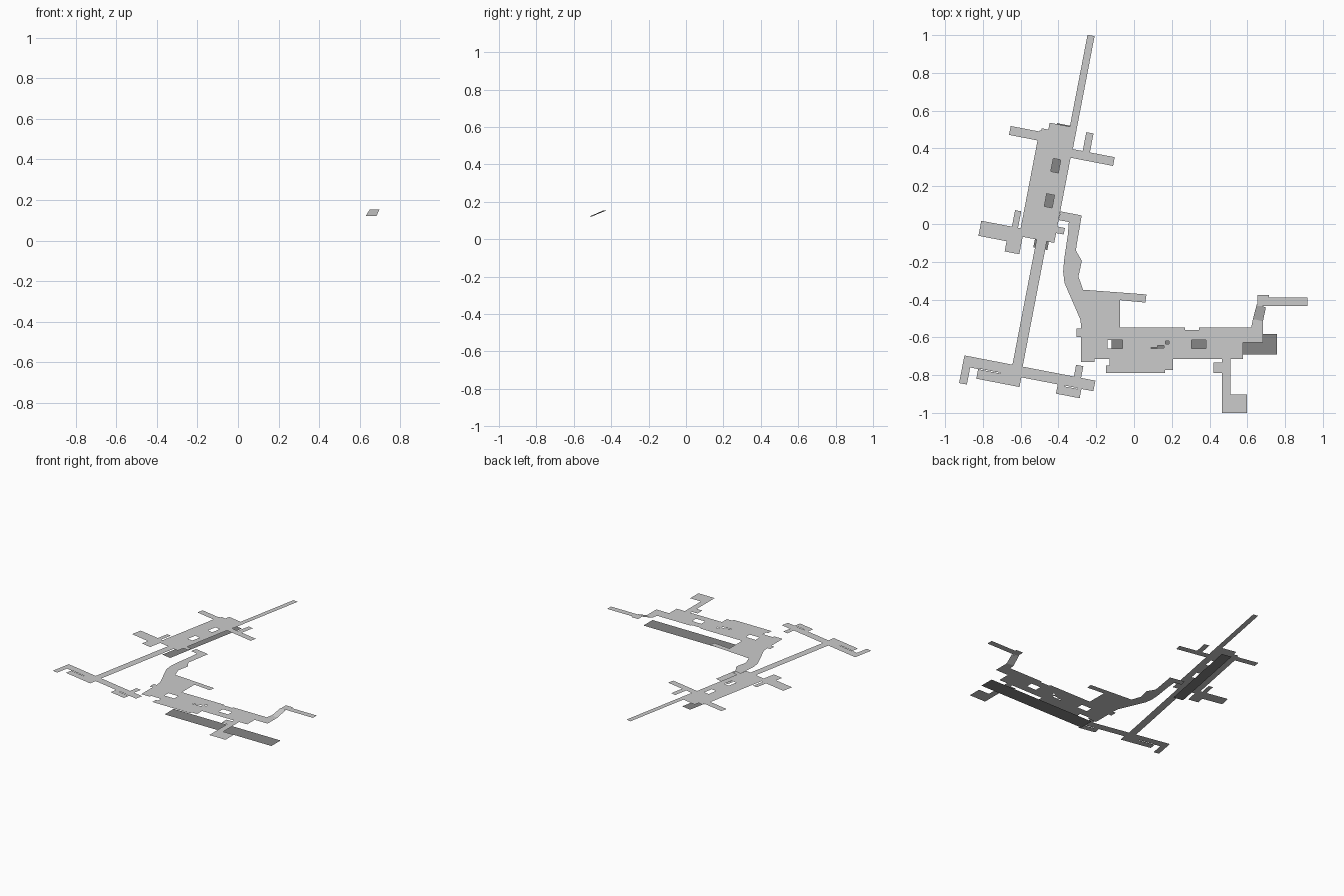
import bpy, bmesh, math
from mathutils import Matrix, Vector

if "Cube" in bpy.data.objects:
    bpy.data.objects.remove(bpy.data.objects["Cube"])

TILT = Matrix.Rotation(math.radians(-10.9), 4, 'Z')   # axis of the west hall
FLAT = Matrix.Identity(4)
Z_WEST, Z_EAST, Z_WEST_PLATFORM, Z_UPPER = 0.165, 0.122, 0.115, 0.154

dark = bpy.data.materials.new("dark_grey")
dark.diffuse_color = (0.24, 0.24, 0.24, 1)
dark.use_nodes = True
dark.node_tree.nodes["Principled BSDF"].inputs["Base Color"].default_value = dark.diffuse_color


def finish(name, bm, mat=None):
    bm.normal_update()
    for f in bm.faces:
        if f.normal.z < 0:
            f.normal_flip()
    me = bpy.data.meshes.new(name)
    bm.to_mesh(me)
    bm.free()
    ob = bpy.data.objects.new(name, me)
    bpy.context.collection.objects.link(ob)
    if mat:
        me.materials.append(mat)


def plate(name, z, rects, holes=(), frame=FLAT, mat=None):
    """Thin floor: union of rectangles (x0, x1, y0, y1) minus holes."""
    allr = list(rects) + list(holes)
    xs = sorted({v for r in allr for v in r[:2]})
    ys = sorted({v for r in allr for v in r[2:]})

    def inside(x, y, group):
        return any(r[0] < x < r[1] and r[2] < y < r[3] for r in group)

    bm = bmesh.new()
    for x0, x1 in zip(xs, xs[1:]):
        for y0, y1 in zip(ys, ys[1:]):
            cx, cy = (x0 + x1) / 2, (y0 + y1) / 2
            if inside(cx, cy, rects) and not inside(cx, cy, holes):
                bm.faces.new([bm.verts.new(frame @ Vector((x, y, z)))
                              for x, y in ((x0, y0), (x1, y0), (x1, y1), (x0, y1))])
    bmesh.ops.remove_doubles(bm, verts=bm.verts, dist=1e-5)
    finish(name, bm, mat)


def ribbon(name, rows):
    """Walkway strip from rows of (left x, left y, right x, right y, z)."""
    bm = bmesh.new()
    pairs = [(bm.verts.new((a, b, z)), bm.verts.new((c, d, z))) for a, b, c, d, z in rows]
    for p, q in zip(pairs, pairs[1:]):
        bm.faces.new((p[0], p[1], q[1], q[0]))
    finish(name, bm)


# West hall with its arms and long corridors
plate("west_hall", Z_WEST, [
    (-.585, -.396, -.178, .392), (-.54, -.43, .392, .442),    # hall
    (-.575, -.54, .392, .405),
    (-.431, -.393, .335, .937),                               # north corridor
    (-.739, -.585, .338, .386),                               # north-west arm
    (-.396, -.167, .281, .328), (-.34, -.301, .328, .43),     # north-east arm
    (-.797, -.566, -.217, -.136), (-.645, -.566, -.272, -.136),  # south-west arm
    (-.632, -.599, -.136, -.047),
    (-.396, -.355, -.125, -.09),
    (-.491, -.436, -.856, -.178),                             # south corridor
    (-.75, -.044, -.91, -.853), (-.75, -.708, -1.002, -.853),  # cross passage
    (-.665, -.432, -.962, -.905), (-.236, -.108, -.96, -.905),
    (-.16, -.121, -.853, -.79),
], holes=[
    (-.485, -.445, .19, .26), (-.484, -.442, .002, .07),      # stair openings
    (-.66, -.545, -.911, -.907), (-.2, -.13, -.914, -.909),   # slits
], frame=TILT)

# Lower platforms
plate("west_platform", Z_WEST_PLATFORM, [(-.5, -.425, -.222, .447)], frame=TILT, mat=dark)
plate("east_platform", 0.0, [(-.118, .757, -.69, -.583)], mat=dark)

# East hall with south corridor
plate("east_hall", Z_EAST, [
    (-.28, .577, -.716, -.549), (.577, .682, -.628, -.549),
    (-.304, -.28, -.599, -.552), (-.28, -.21, -.731, -.716),
    (-.13, .207, -.774, -.716), (-.148, .163, -.79, -.75),
    (.465, .511, -1.0, -.716), (.465, .598, -1.0, -.903), (.42, .465, -.79, -.734),
], holes=[
    (-.14, -.06, -.66, -.614), (.305, .381, -.66, -.614),
    (.09, .125, -.659, -.653), (.125, .16, -.657, -.644), (.168, .184, -.634, -.619),
    (.27, .345, -.56, -.549),
])

# Lobby and arm north of the east hall
bm = bmesh.new()
bm.faces.new([bm.verts.new((x, y, Z_EAST)) for x, y in (
    (-.283, -.508), (-.28, -.549), (-.074, -.549), (-.074, -.403),
    (.06, -.416), (.066, -.373), (-.27, -.348))])
finish("east_lobby", bm)

# Winding link between the two halls
plate("link_landing", Z_EAST, [(-.395, -.28, -.055, -.008)], frame=TILT)
ribbon("link_walkway", [
    (-.345, .012, -.284, -.001, Z_EAST), (-.35, -.055, -.294, -.053, Z_EAST),
    (-.37, -.19, -.308, -.14, Z_EAST), (-.375, -.252, -.276, -.195, Z_EAST),
    (-.368, -.312, -.294, -.278, Z_EAST), (-.283, -.508, -.27, -.348, Z_EAST)])

# Ramp up to the north-east exit
ribbon("exit_ramp", [
    (.62, -.549, .682, -.549, Z_EAST), (.63, -.503, .683, -.515, Z_EAST),
    (.65, -.425, .698, -.442, Z_UPPER)])
plate("exit_corridor", Z_UPPER, [(.655, .714, -.435, -.376), (.7, .918, -.435, -.39)])
